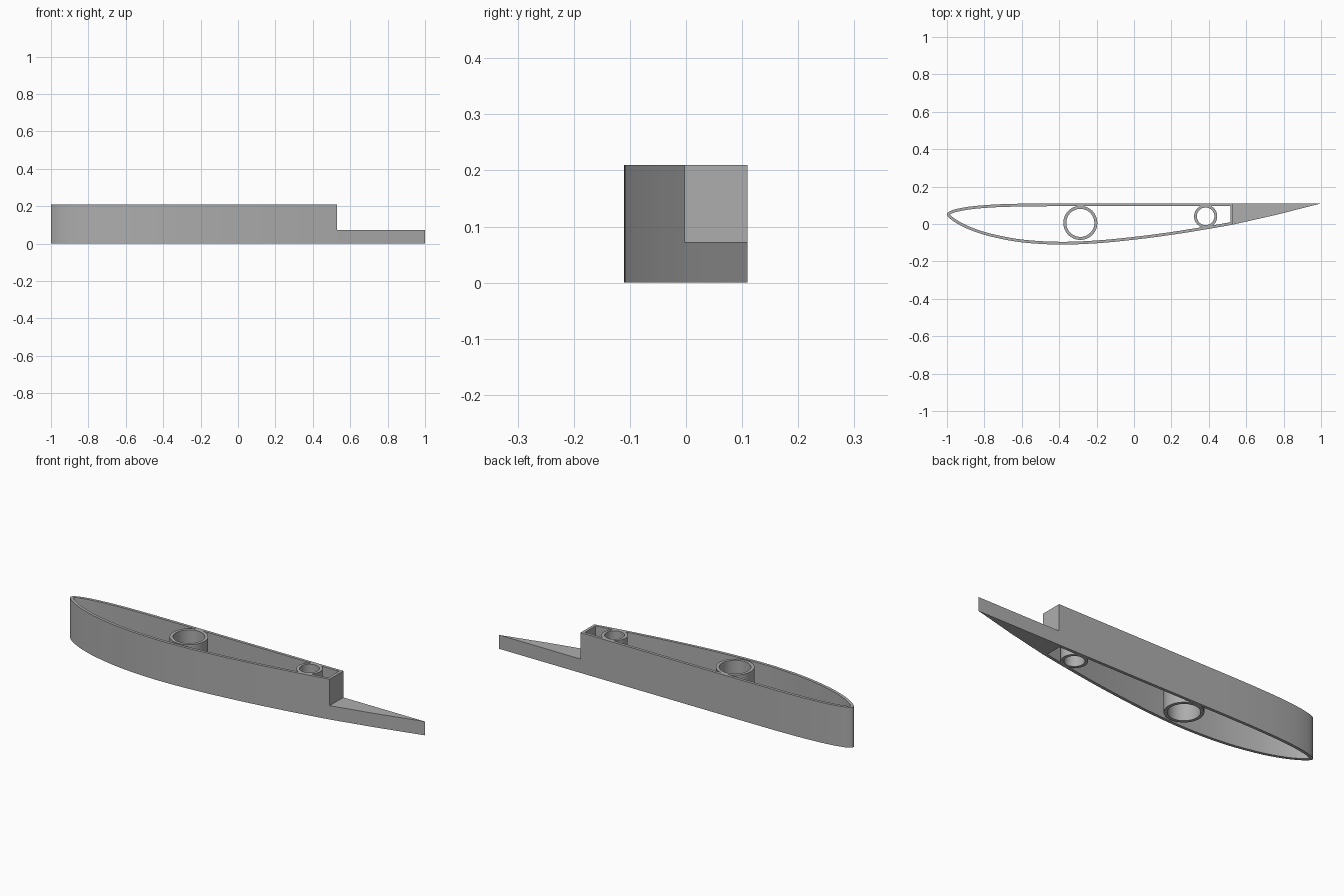
import bpy, bmesh, math
from mathutils import Vector

if "Cube" in bpy.data.objects:
    bpy.data.objects.remove(bpy.data.objects["Cube"])

HEIGHT, TAIL_HEIGHT, WALL = 0.21, 0.072, 0.015

grey = bpy.data.materials.new("plain grey")
grey.diffuse_color = (0.42, 0.42, 0.42, 1)
grey.use_nodes = True
grey.node_tree.nodes["Principled BSDF"].inputs["Base Color"].default_value = grey.diffuse_color


def smooth_path(points, steps=6):
    """Catmull-Rom curve through 2D points."""
    p = [Vector(q) for q in points]
    p = [2 * p[0] - p[1]] + p + [2 * p[-1] - p[-2]]
    path = []
    for a, b, c, d in zip(p, p[1:], p[2:], p[3:]):
        for i in range(steps):
            t = i / steps
            path.append(0.5 * (2 * b + (c - a) * t + (2 * a - 5 * b + 4 * c - d) * t * t
                               + (3 * b - a - 3 * c + d) * t ** 3))
    return path + [p[-2]]


def inset(loop, d):
    """Mitred inward offset of a counter-clockwise loop."""
    result = []
    for i, p in enumerate(loop):
        e1 = (p - loop[i - 1]).normalized()
        e2 = (loop[(i + 1) % len(loop)] - p).normalized()
        n1, n2 = Vector((-e1.y, e1.x)), Vector((-e2.y, e2.x))
        result.append(p + (n1 + n2) * d / (1 + n1.dot(n2)))
    return result


def finish(name, bm):
    bmesh.ops.recalc_face_normals(bm, faces=bm.faces)
    mesh = bpy.data.meshes.new(name)
    bm.to_mesh(mesh)
    bm.free()
    mesh.materials.append(grey)
    obj = bpy.data.objects.new(name, mesh)
    bpy.context.collection.objects.link(obj)
    bpy.ops.object.select_all(action='DESELECT')
    obj.select_set(True)
    bpy.context.view_layer.objects.active = obj
    bpy.ops.object.shade_smooth_by_angle(angle=math.radians(30))


def hollow_prism(name, outer, inner, height):
    """Open-ended wall between two loops of equal length."""
    bm = bmesh.new()
    rings = [[bm.verts.new((p.x, p.y, z)) for p in loop]
             for loop, z in ((outer, 0), (outer, height), (inner, height), (inner, 0))]
    n = len(outer)
    for k in range(4):
        a, b = rings[k], rings[(k + 1) % 4]
        for i in range(n):
            j = (i + 1) % n
            bm.faces.new((a[i], a[j], b[j], b[i]))
    finish(name, bm)


def circle(x, y, r, n=48):
    return [Vector((x + r * math.cos(2 * math.pi * i / n),
                    y + r * math.sin(2 * math.pi * i / n))) for i in range(n)]


# Wing skin: flat upper side, rounded nose, curved lower side, flat rear wall
profile = [(-0.6, 0.109), (-0.75, 0.104), (-0.87, 0.094), (-0.95, 0.08),
           (-0.988, 0.066), (-1.0, 0.051), (-0.988, 0.033), (-0.95, 0.005),
           (-0.88, -0.03), (-0.77, -0.066), (-0.6, -0.098), (-0.4, -0.11),
           (-0.2, -0.103), (0, -0.084), (0.2, -0.058), (0.4, -0.026), (0.53, -0.003)]
skin = [Vector((0.53, 0.11)), Vector((-0.45, 0.11))] + smooth_path(profile)
hollow_prism("wing_skin", skin, inset(skin, WALL), HEIGHT)

# Spar tubes
for name, x, y, r_out, r_in in (("front_spar_tube", -0.287, 0.006, 0.091, 0.075),
                                ("rear_spar_tube", 0.383, 0.041, 0.062, 0.047)):
    hollow_prism(name, circle(x, y, r_out), circle(x, y, r_in), HEIGHT)

# Solid low trailing edge
bm = bmesh.new()
base = bm.faces.new([bm.verts.new((x, y, 0)) for x, y in
                     ((0.53, -0.003), (0.76, 0.049), (1.0, 0.11), (0.53, 0.11))])
top = bmesh.ops.extrude_face_region(bm, geom=[base])["geom"]
bmesh.ops.translate(bm, vec=(0, 0, TAIL_HEIGHT),
                    verts=[v for v in top if isinstance(v, bmesh.types.BMVert)])
finish("trailing_edge", bm)
